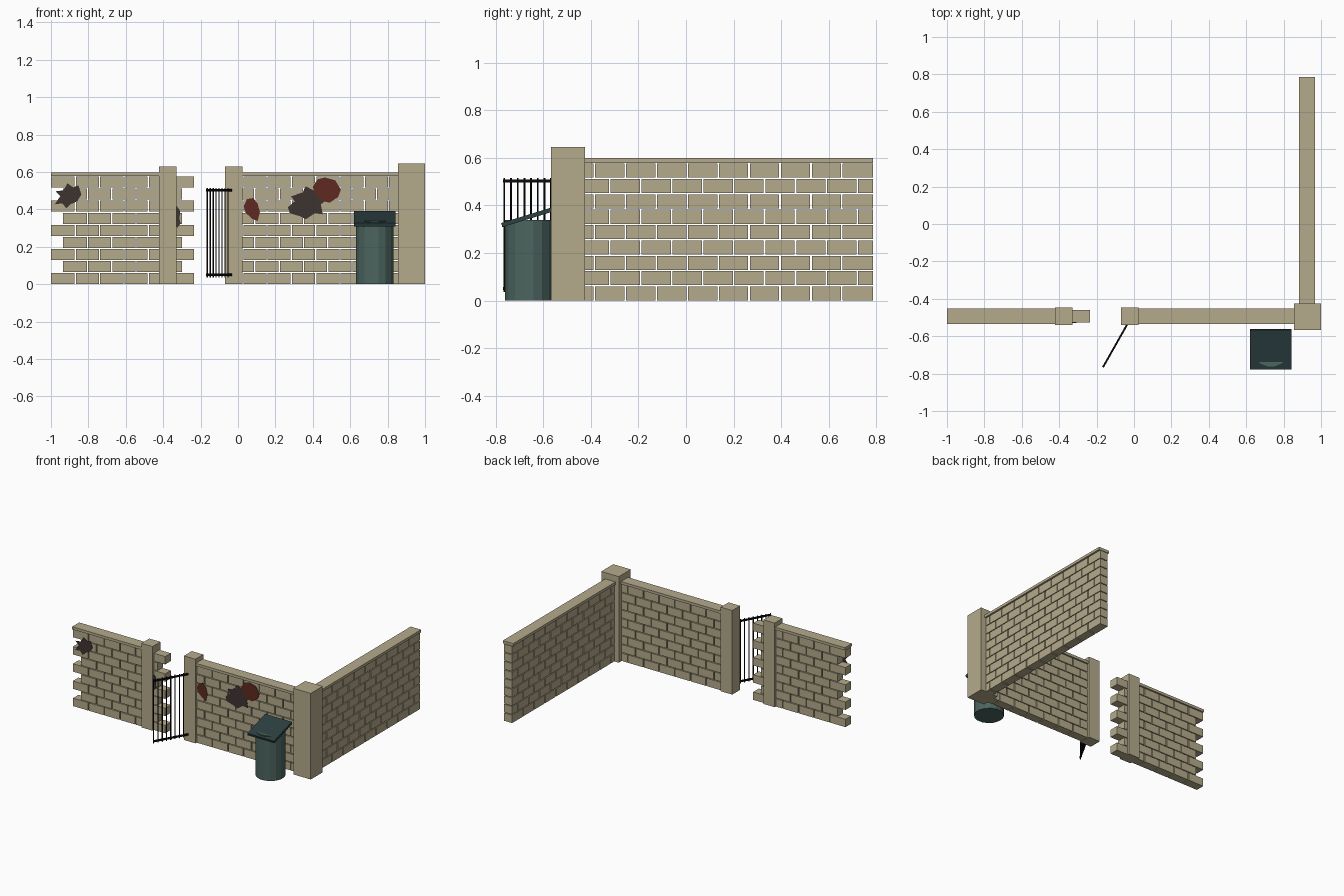
import bpy, bmesh, math
from mathutils import Matrix, Vector

if "Cube" in bpy.data.objects:
    bpy.data.objects.remove(bpy.data.objects["Cube"])


def material(name, rgb):
    m = bpy.data.materials.new(name)
    m.diffuse_color = (*rgb, 1)
    m.use_nodes = True
    m.node_tree.nodes["Principled BSDF"].inputs["Base Color"].default_value = m.diffuse_color
    return m


STONE = material("sandstone", (0.462, 0.402, 0.262))
BODY = material("bin_green", (0.072, 0.130, 0.115))
LID = material("lid_dark_green", (0.026, 0.050, 0.052))
IRON = material("black_iron", (0.003, 0.003, 0.003))
RED = material("rust_red", (0.114, 0.023, 0.015))
BROWN = material("dark_brown", (0.048, 0.034, 0.030))


def finish(name, bm, mat):
    bmesh.ops.recalc_face_normals(bm, faces=bm.faces)
    me = bpy.data.meshes.new(name)
    bm.to_mesh(me)
    bm.free()
    me.materials.append(mat)
    ob = bpy.data.objects.new(name, me)
    bpy.context.collection.objects.link(ob)
    return ob


def add_box(bm, lo, hi, extra=Matrix()):
    lo, hi = Vector(lo), Vector(hi)
    mat = extra @ Matrix.Translation((lo + hi) / 2) @ Matrix.Diagonal((*(hi - lo), 1))
    bmesh.ops.create_cube(bm, size=1, matrix=mat)


def box(name, lo, hi, mat, extra=Matrix()):
    bm = bmesh.new()
    add_box(bm, lo, hi, extra)
    return finish(name, bm, mat)


# Running-bond brickwork with open joints
PITCH, COURSE, GAP, HALF = 0.13, 0.0645, 0.007, 0.033
WALL_Y = -0.493


def wall(name, spans, anchor, centre, along_y=False):
    """spans: (start, end) of the even courses and of the odd courses."""
    bm = bmesh.new()
    for row in range(9):
        start, end = spans[row % 2]
        z0 = row * COURSE
        z1 = z0 + COURSE - 0.0055
        shift = anchor + PITCH / 2 * (row % 2)
        for k in range(-12, 13):
            a = max(shift + k * PITCH, start)
            b = min(shift + (k + 1) * PITCH, end)
            if b - a < 0.015:
                continue
            # Outer ends stay flush, inner joints stay open
            a += GAP / 2 if a > start + 1e-4 else 0
            b -= GAP / 2 if b < end - 1e-4 else 0
            if along_y:
                add_box(bm, (centre - HALF, a, z0), (centre + HALF, b, z1))
            else:
                add_box(bm, (a, centre - HALF, z0), (b, centre + HALF, z1))
    return finish(name, bm, STONE)


wall("left_wall", [(-1.0, -0.40), (-0.935, -0.40)], -1.0, WALL_Y)
wall("broken_wall_stub", [(-0.365, -0.235), (-0.365, -0.30)], -0.365, WALL_Y)
wall("right_wall", [(0.02, 0.86)] * 2, 0.025, WALL_Y)
wall("side_wall", [(-0.43, 0.785)] * 2, 0.785, 0.925, along_y=True)

# Coping slabs
CAP0, CAP1 = 0.578, 0.598
box("left_coping", (-1.0, -0.535, CAP0), (-0.41, -0.452, CAP1), STONE)
box("right_coping", (0.02, -0.535, CAP0), (0.86, -0.452, CAP1), STONE)
box("side_coping", (0.882, -0.43, CAP0), (0.968, 0.785, CAP1), STONE)

# Posts
box("left_gate_post", (-0.422, -0.54, 0), (-0.33, -0.447, 0.63), STONE)
box("right_gate_post", (-0.07, -0.54, 0), (0.025, -0.447, 0.63), STONE)
box("corner_post", (0.855, -0.567, 0), (1.0, -0.425, 0.645), STONE)

# Open iron gate, built along local x from the hinge
hinge = Vector((-0.037, -0.538, 0))
swing = Vector((-0.166, -0.766, 0)) - hinge
length = swing.length
frame = Matrix.Translation(hinge) @ Matrix.Rotation(math.atan2(swing.y, swing.x), 4, 'Z')
bm = bmesh.new()
for z in (0.05, 0.502):
    add_box(bm, (0, -0.005, z - 0.006), (length, 0.005, z + 0.006), frame)
for i in range(8):
    x = length - 0.003 - i * 0.0322
    m = frame @ Matrix.Translation((x, 0, 0.275))
    bmesh.ops.create_cone(bm, cap_ends=True, segments=6, radius1=0.0038,
                          radius2=0.0038, depth=0.48, matrix=m)
finish("iron_gate", bm, IRON)

# Bin: drum with a sloping lid resting through its front lip
bm = bmesh.new()
bmesh.ops.create_cone(bm, cap_ends=True, segments=16, radius1=0.102, radius2=0.102,
                      depth=0.338, matrix=Matrix.Translation((0.732, -0.661, 0.169))
                      @ Matrix.Rotation(math.pi / 16, 4, 'Z'))
finish("bin_drum", bm, BODY)
tilt = Matrix.Translation((0.732, -0.672, 0.358)) @ Matrix.Rotation(math.radians(17), 4, 'X')
box("bin_lid", (-0.111, -0.11, -0.018), (0.111, 0.11, 0), LID, tilt)


# Flat stains on the front of the walls
def stain(name, centre, outline, mat, y):
    bm = bmesh.new()
    cx, cz = centre
    face = bm.faces.new([bm.verts.new((cx + x, y, cz + z)) for x, z in outline])
    out = bmesh.ops.extrude_face_region(bm, geom=[face])
    moved = [v for v in out["geom"] if isinstance(v, bmesh.types.BMVert)]
    bmesh.ops.translate(bm, verts=moved, vec=(0, -0.003, 0))
    return finish(name, bm, mat)


FRONT = WALL_Y - HALF - 0.0005
stain("left_brown_stain", (-0.9, 0.48),
      [(-.08, -.053), (-.05, -.01), (-.076, .016), (-.033, .021), (-.012, .059),
       (.02, .037), (.047, .048), (.063, 0), (.041, -.037), (.004, -.053),
       (-.017, -.075), (-.039, -.048)], BROWN, FRONT)
stain("right_brown_stain", (0.36, 0.43),
      [(-.093, -.019), (-.056, .013), (-.077, .039), (-.013, .061), (.003, .093),
       (.045, .071), (.088, .05), (.12, .023), (.083, -.003), (.093, -.057),
       (.051, -.051), (.003, -.083), (-.029, -.067), (-.083, -.051)], BROWN, FRONT)
stain("stub_brown_stain", (-0.335, 0.36),
      [(-.02, -.03), (-.02, .04), (.01, .055), (.026, .03), (.022, -.01),
       (.028, -.035), (.012, -.058)], BROWN, FRONT)
stain("large_red_stain", (0.475, 0.50),
      [(-.075, .02), (-.05, .06), (-.01, .07), (.045, .055), (.075, .005),
       (.06, -.035), (.015, -.065), (-.025, -.055), (-.06, -.02)], RED, FRONT - 0.004)
stain("small_red_stain", (0.075, 0.405),
      [(-.045, .01), (-.027, .05), (.005, .055), (.03, .025), (.042, -.02),
       (.03, -.068), (0, -.055), (-.033, -.025)], RED, FRONT)
